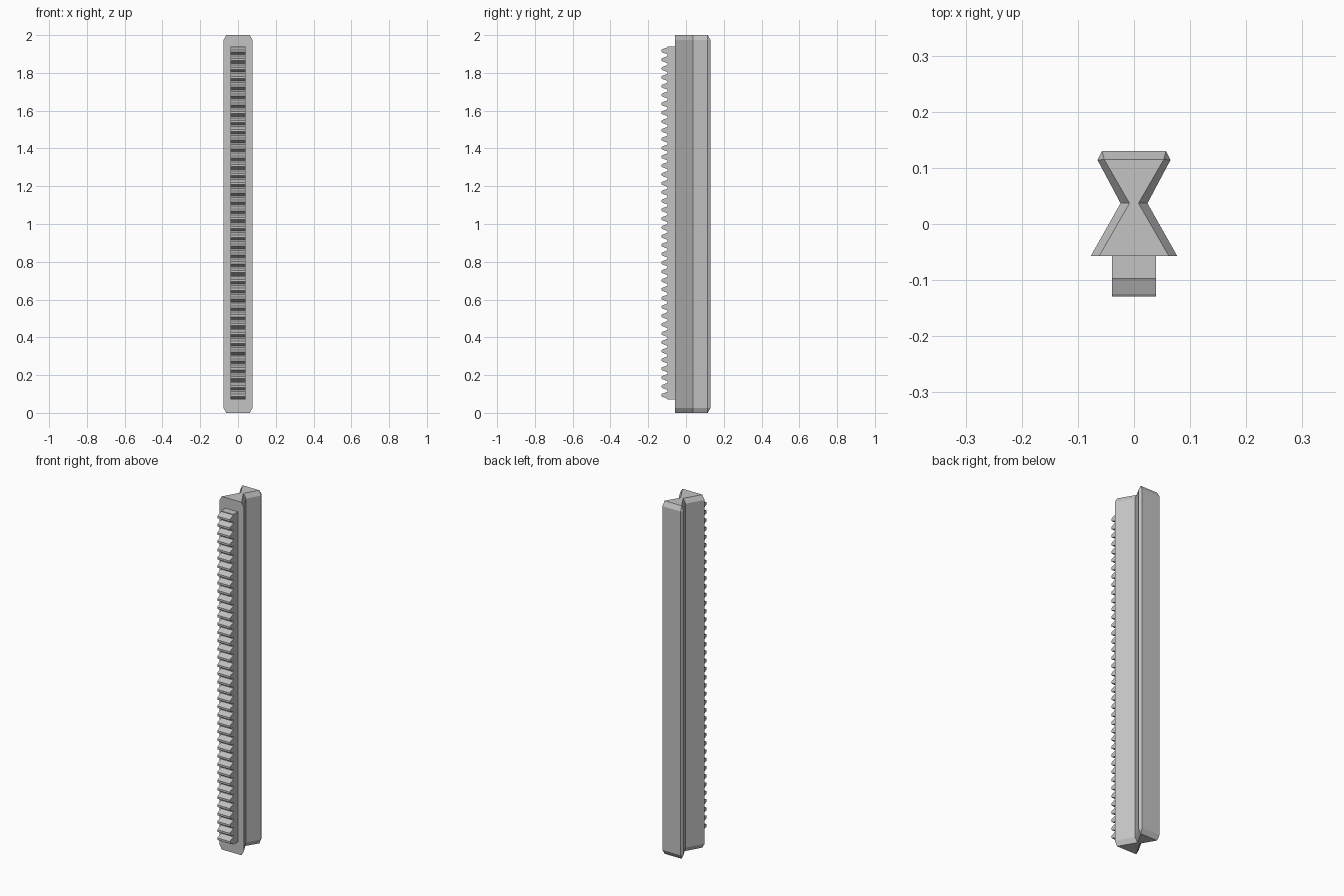
import bpy
import bmesh
from mathutils import Vector

cube = bpy.data.objects.get("Cube")
if cube:
    bpy.data.objects.remove(cube, do_unlink=True)

HEIGHT = 2.0
CHAMFER = 0.026
FRONT_Y = -0.057

grey = bpy.data.materials.new("light_grey")
grey.use_nodes = True
grey.diffuse_color = (0.55, 0.55, 0.55, 1)
grey.node_tree.nodes["Principled BSDF"].inputs["Base Color"].default_value = grey.diffuse_color


def finish(name, bm):
    """Clean the mesh and link it as a flat-shaded object."""
    bmesh.ops.remove_doubles(bm, verts=bm.verts, dist=1e-5)
    bmesh.ops.dissolve_limit(bm, angle_limit=0.01, verts=bm.verts, edges=bm.edges)
    bmesh.ops.recalc_face_normals(bm, faces=bm.faces)
    mesh = bpy.data.meshes.new(name)
    bm.to_mesh(mesh)
    bm.free()
    mesh.materials.append(grey)
    obj = bpy.data.objects.new(name, mesh)
    bpy.context.collection.objects.link(obj)
    return obj


def skin(bm, loops):
    """Join equal-length closed loops of points, capping both ends."""
    rings = [[bm.verts.new(p) for p in loop] for loop in loops]
    count = len(rings[0])
    for low, high in zip(rings, rings[1:]):
        for i in range(count):
            j = (i + 1) % count
            bm.faces.new((low[i], low[j], high[j], high[i]))
    bm.faces.new(rings[0][::-1])
    bm.faces.new(rings[-1])


def mirrored(half):
    return half + [(-x, y) for x, y in reversed(half)]


# Double dovetail bar: hourglass section, narrowed at both ends by chamfers
outer = mirrored([(0.077, FRONT_Y), (0.024, 0.037), (0.065, 0.114), (0.057, 0.130)])
inner = mirrored([(0.062, FRONT_Y), (0.008, 0.037), (0.053, 0.115), (0.053, 0.115)])
levels = [(inner, 0), (outer, CHAMFER), (outer, HEIGHT - CHAMFER), (inner, HEIGHT)]
bm = bmesh.new()
# Build each end's loop from distinct points, then weld the doubled back corners
skin(bm, [[Vector((x, y, z)) for x, y in section] for section, z in levels])
finish("dovetail_bar", bm)

# Toothed rack: side profile of repeated teeth, extruded across the width
TEETH = 40
BOTTOM, TOP = 0.07, 1.94
TIP_Y, ROOT_Y = -0.129, -0.097
HALF_WIDTH = 0.039
pitch = (TOP - BOTTOM) / TEETH
tooth = [(-0.42, 0), (-0.375, 0.12), (-0.18, 0.88), (-0.12, 1)]
tooth += [(-t, h) for t, h in reversed(tooth)]

profile = [(FRONT_Y, BOTTOM), (ROOT_Y, BOTTOM)]
for n in range(TEETH):
    middle = BOTTOM + (n + 0.5) * pitch
    profile += [(ROOT_Y + h * (TIP_Y - ROOT_Y), middle + t * pitch) for t, h in tooth]
profile += [(ROOT_Y, TOP), (FRONT_Y, TOP)]

bm = bmesh.new()
skin(bm, [[Vector((x, y, z)) for y, z in profile] for x in (-HALF_WIDTH, HALF_WIDTH)])
finish("toothed_rack", bm)
